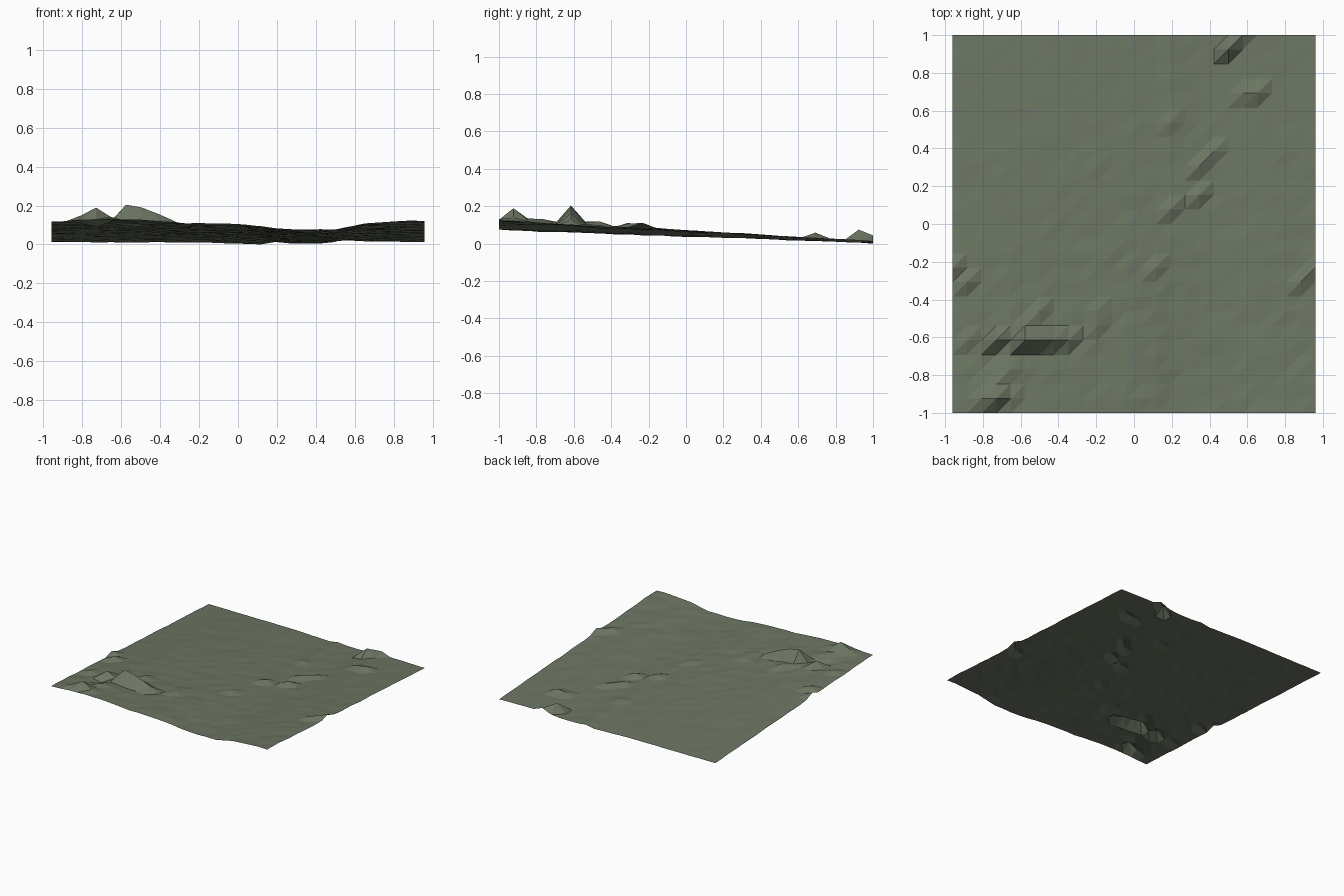
import bpy, random

random.seed(4)
NX, NY = 25, 26                      # grid cells
W, D = 0.96, 1.0                     # half sizes

# Height along the front and back edges: (x, z)
front = [(-0.96, .12), (-0.65, .135), (-0.3, .112), (0, .108), (0.12, .097),
         (0.2, .079), (0.35, .074), (0.5, .08), (0.65, .108), (0.96, .125)]
back = [(-0.96, .013), (-0.2, .012), (0, .005), (0.12, .002), (0.2, .014),
        (0.3, .004), (0.45, .006), (0.53, .019), (0.96, .013)]

# Rocks and ledges: (x, y, z)
bumps = [(-.73, -.92, .19), (-.81, -.92, .15), (-.65, -.92, .142), (-.73, -.85, .135),
         (-.58, -.615, .205), (-.50, -.615, .192), (-.42, -.615, .163), (-.35, -.615, .13),
         (-.58, -.54, .118), (-.50, -.54, .112), (-.73, -.615, .155), (-.65, -.615, .12),
         (-.73, -.69, .09), (-.81, -.69, .105), (-.65, -.77, .133), (-.88, -.615, .12),
         (-.19, -.54, .105), (-.19, -.46, .10), (-.5, -.46, .12), (-.88, -.31, .113),
         (-.96, -.23, .108), (.96, -.23, .112), (.88, -.31, .108), (.96, -.15, .082),
         (.08, -.23, .081), (.15, -.23, .077), (.23, .08, .068), (.31, .15, .064),
         (.31, .31, .054), (.42, .38, .05), (-.19, .31, .052), (.23, .54, .042),
         (.65, .69, .06), (.58, .69, .05), (.5, .923, .076), (.58, 1.0, .045)]


def profile(points, x):
    for (x0, z0), (x1, z1) in zip(points, points[1:]):
        if x <= x1:
            return z0 + (z1 - z0) * (x - x0) / (x1 - x0)
    return points[-1][1]


# Sloping ground with slight roughness
verts = []
for j in range(NY + 1):
    t = j / NY
    for i in range(NX + 1):
        x = -W + 2 * W * i / NX
        z = profile(front, x) * (1 - t) + profile(back, x) * t
        z += random.uniform(-.004, .004) * (0.3 + 0.7 * (1 - t))
        verts.append([x, -D + 2 * D * t, z])

for x, y, z in bumps:
    i = round((x + W) / (2 * W) * NX)
    j = round((y + D) / (2 * D) * NY)
    verts[j * (NX + 1) + i][2] = z

low = min(v[2] for v in verts)
for v in verts:
    v[2] -= low

# Two triangles per cell, all split along the same diagonal
faces = []
for j in range(NY):
    for i in range(NX):
        a = j * (NX + 1) + i
        b, c, d = a + 1, a + NX + 2, a + NX + 1
        faces += [(a, b, c), (a, c, d)]

mesh = bpy.data.meshes.new("terrain")
mesh.from_pydata(verts, [], faces)
mesh.update()
terrain = bpy.data.objects.new("terrain", mesh)
bpy.context.collection.objects.link(terrain)

mat = bpy.data.materials.new("grey_green")
mat.diffuse_color = (0.15, 0.18, 0.125, 1)
mesh.materials.append(mat)
